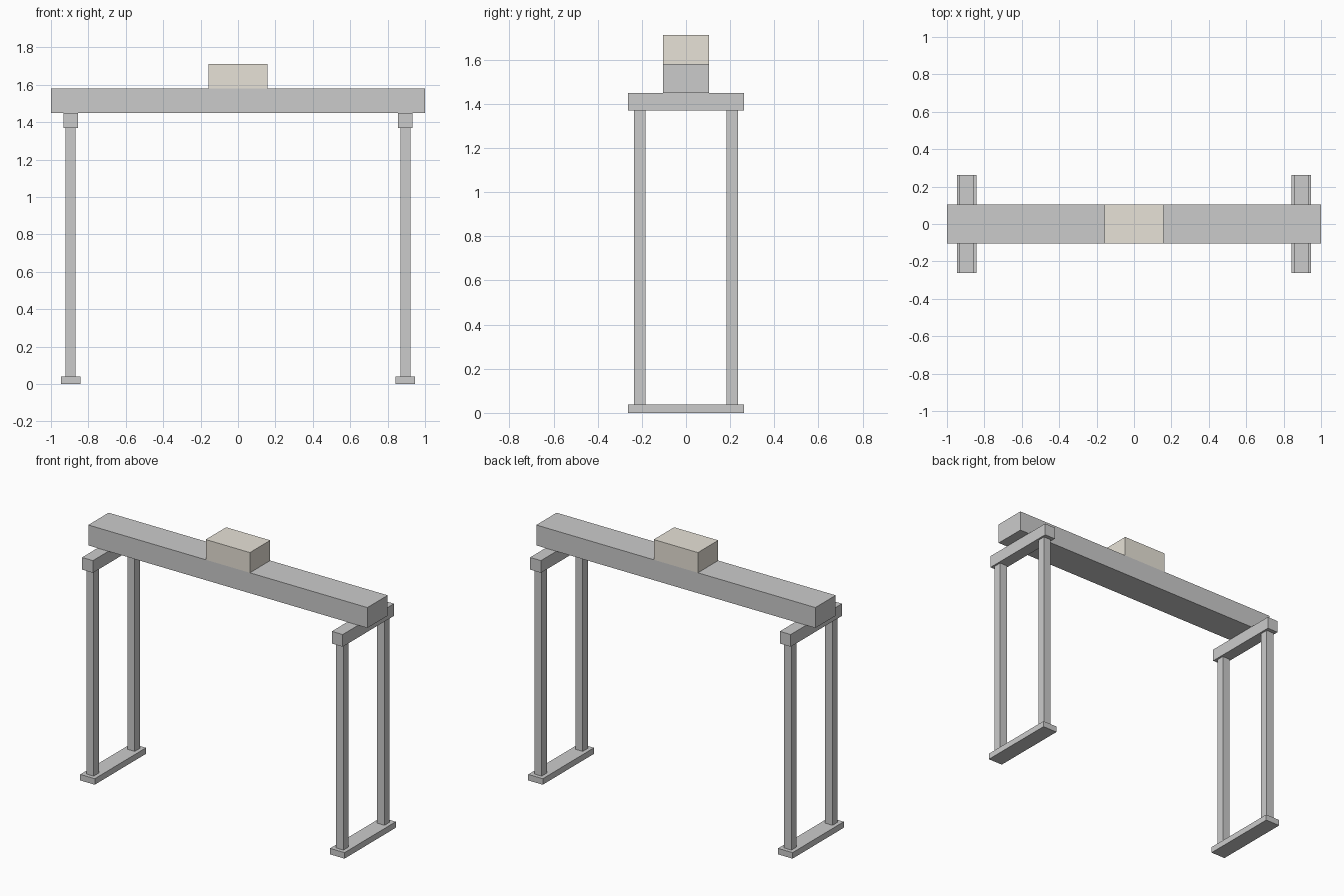
import bpy

if "Cube" in bpy.data.objects:
    bpy.data.objects.remove(bpy.data.objects["Cube"])


def box(name, x, y, z, mat=None):
    """Axis-aligned box from (min, max) ranges."""
    ranges = (x, y, z)
    bpy.ops.mesh.primitive_cube_add(size=1, location=[(a + b) / 2 for a, b in ranges])
    ob = bpy.context.object
    ob.name = name
    ob.scale = [b - a for a, b in ranges]
    bpy.ops.object.transform_apply(location=False, rotation=False, scale=True)
    if mat:
        ob.data.materials.append(mat)
    return ob


def around(centre, half):
    return (centre - half, centre + half)


BASE_TOP, POST_TOP, CAP_TOP, BEAM_TOP, TOP = 0.039, 1.369, 1.448, 1.58, 1.711

# Two portal legs: foot bar, paired posts and cap bar
for side, sx in (("left", -1), ("right", 1)):
    x = sx * 0.895
    box(f"{side}_foot_bar", around(x, 0.052), around(0, 0.262), (0, BASE_TOP))
    box(f"{side}_cap_bar", around(x, 0.039), around(0, 0.262), (POST_TOP, CAP_TOP))
    for end, sy in (("front", -1), ("back", 1)):
        box(f"{side}_{end}_post", around(x, 0.0265), around(sy * 0.21, 0.0265),
            (BASE_TOP, POST_TOP))

# Long cross beam
box("cross_beam", (-1, 1), around(0, 0.104), (CAP_TOP, BEAM_TOP))

# Beige housing on top of the beam
beige = bpy.data.materials.new("beige")
beige.diffuse_color = (0.80, 0.76, 0.68, 1)
beige.use_nodes = True
beige.node_tree.nodes["Principled BSDF"].inputs["Base Color"].default_value = beige.diffuse_color
box("top_housing", around(0, 0.158), around(0, 0.104), (BEAM_TOP, TOP), beige)
